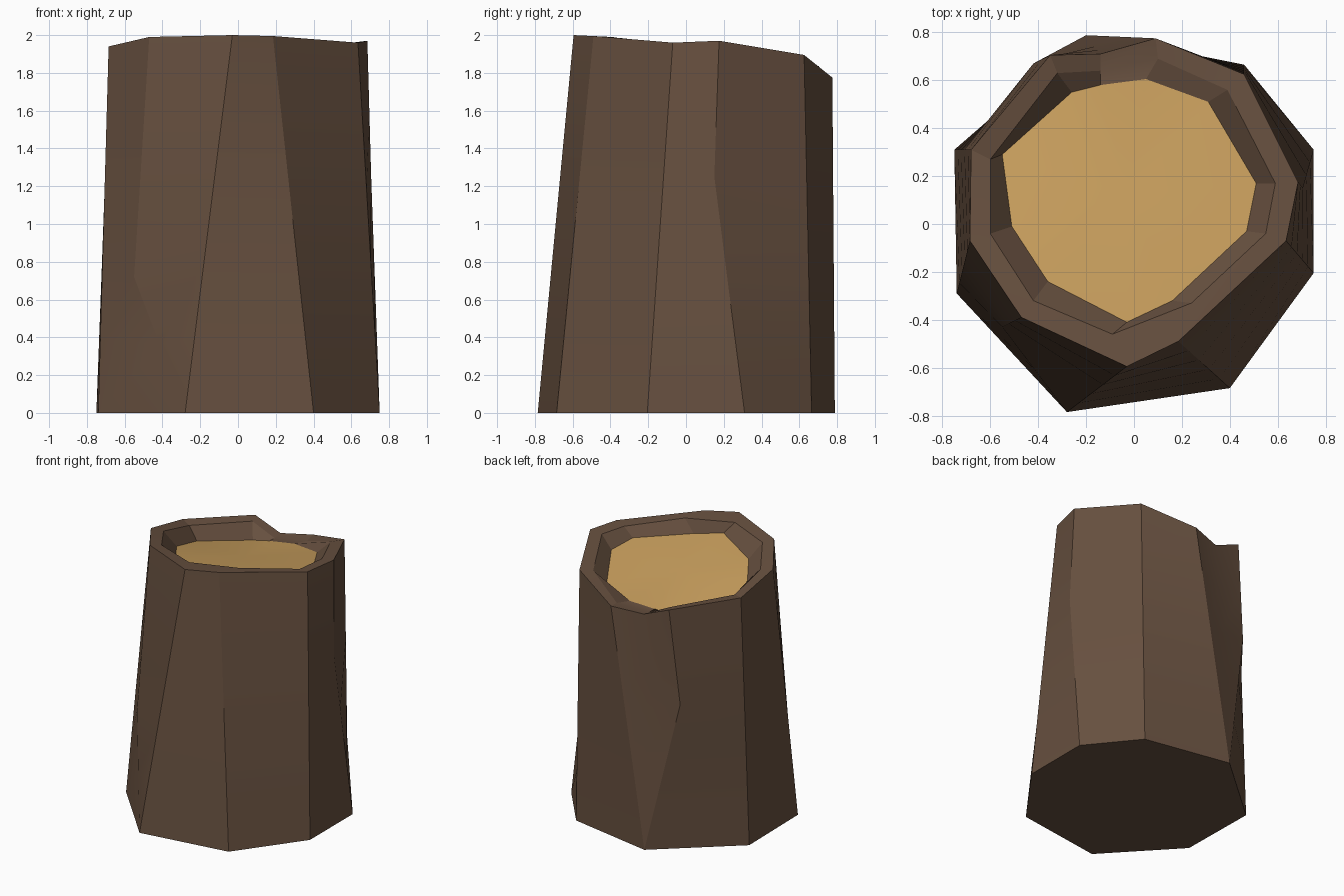
import bpy, bmesh, math
from mathutils import Vector

if "Cube" in bpy.data.objects:
    bpy.data.objects.remove(bpy.data.objects["Cube"])


def material(name, color):
    m = bpy.data.materials.new(name)
    m.diffuse_color = (*color, 1)
    m.use_nodes = True
    m.node_tree.nodes["Principled BSDF"].inputs["Base Color"].default_value = m.diffuse_color
    return m


# Outlines, anticlockwise from the front; eleven columns around the stump
base = [(-.28, -.785), (.40, -.685), (.75, -.205), (.75, .31), (.46, .665), (-.20, .788),
        (-.75, .31), (-.74, -.29)]
column_base = [0, 1, 2, 3, 4, 5, 5, 5, 6, 7, 0]     # columns sharing a foot point merge
rim = [(-.03, -.595, 2.0), (.185, -.49, 1.995), (.635, -.07, 1.96), (.685, .175, 1.97),
       (.46, .625, 1.895), (.09, .775, 1.775), (-.14, .71, 1.75), (-.35, .705, 1.835),
       (-.68, .31, 1.865), (-.685, -.07, 1.94), (-.47, -.39, 1.99)]
lip = [(-.09, -.46), (.24, -.33), (.55, -.04), (.59, .17), (.39, .56), (.10, .69),
       (-.14, .64), (-.32, .63), (-.60, .27), (-.60, -.04), (-.42, -.32)]
core = [(-.03, -.41, 1.91), (.16, -.32, 1.89), (.47, -.03, 1.885), (.51, .17, 1.86),
        (.31, .51, 1.80), (.05, .605, 1.76), (-.14, .58, 1.74), (-.26, .55, 1.725),
        (-.55, .29, 1.74), (-.51, -.01, 1.825), (-.36, -.24, 1.865)]
# Kinks part-way up some of the bark edges
kinks = {3: (.705, .15, 1.25), 7: (-.42, .67, 1.12), 10: (-.55, -.43, .72)}
levels = [0, .2, .4, .6, .8, 1]


def edge_point(i, t):
    """Point on bark edge i at fraction t of its height, passing its kink."""
    low, top = Vector((*base[column_base[i]], 0)), Vector(rim[i])
    if i not in kinks:
        return low.lerp(top, t)
    k = Vector(kinks[i])
    s = round(k.z / top.z * 5) / 5          # snap the kink to a level
    return low.lerp(k, t / s) if t <= s else k.lerp(top, (t - s) / (1 - s))


bm = bmesh.new()
n = len(rim)
rings = [[bm.verts.new(edge_point(i, t)) for i in range(n)] for t in levels]
feet, outer = rings[0], rings[-1]
rings.append([bm.verts.new((x, y, r[2] - .012)) for (x, y), r in zip(lip, rim)])
rings.append([bm.verts.new(p) for p in core])

# Bark, rim and short inner wall, ring by ring
for a, b in zip(rings, rings[1:]):
    for i in range(n):
        j = (i + 1) % n
        bm.faces.new((a[i], a[j], b[j], b[i]))

# Underside and cut wood
bm.faces.new(feet[::-1])
wood = bm.faces.new(rings[-1])
wood.material_index = 1
bmesh.ops.poke(bm, faces=[wood])
bmesh.ops.remove_doubles(bm, verts=bm.verts, dist=.0005)
bmesh.ops.recalc_face_normals(bm, faces=bm.faces)

mesh = bpy.data.meshes.new("tree_stump")
bm.to_mesh(mesh)
bm.free()
mesh.materials.append(material("bark_brown", (.135, .08, .05)))
mesh.materials.append(material("cut_wood", (.58, .345, .11)))
stump = bpy.data.objects.new("tree_stump", mesh)
bpy.context.collection.objects.link(stump)

# Soften only the shallow folds, keeping the facets crisp
bpy.context.view_layer.objects.active = stump
stump.select_set(True)
bpy.ops.object.shade_smooth_by_angle(angle=math.radians(12))
